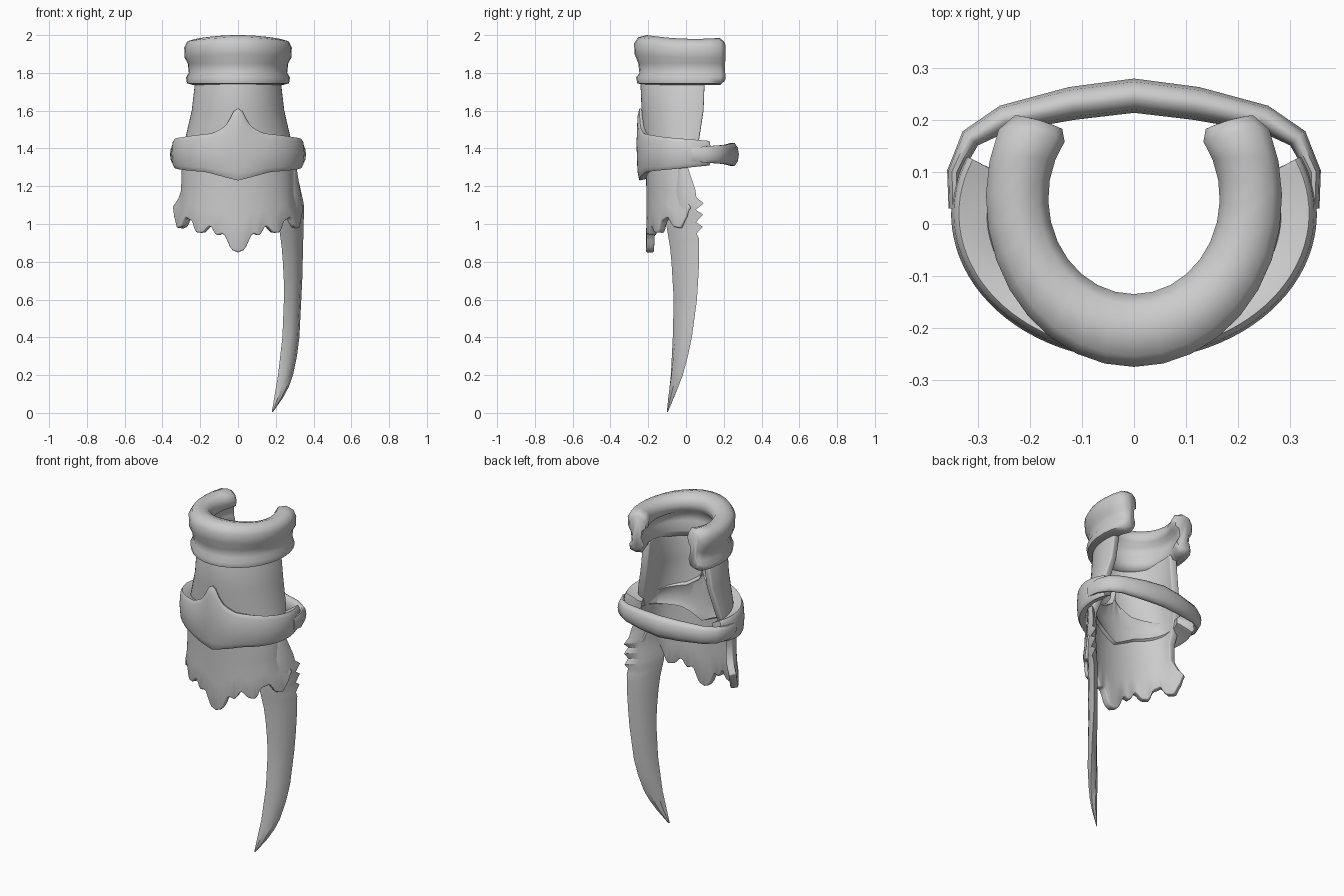
import bpy, bmesh, math
from mathutils import Vector

if "Cube" in bpy.data.objects:
    bpy.data.objects.remove(bpy.data.objects["Cube"])


def interp(keys, t, smooth=False):
    """Interpolate a table of (t, value) pairs."""
    for (a, va), (b, vb) in zip(keys, keys[1:]):
        if t <= b:
            f = max(0, (t - a) / (b - a))
            if smooth:
                f = f * f * (3 - 2 * f)
            return va + (vb - va) * f
    return keys[-1][1]


def grid(name, rows, closed=False, angle=40):
    """Skin a list of equal point rows; closed sections also get end caps."""
    bm = bmesh.new()
    vs = [[bm.verts.new(p) for p in r] for r in rows]
    n = len(rows[0])
    for a, b in zip(vs, vs[1:]):
        for j in range(n if closed else n - 1):
            k = (j + 1) % n
            bm.faces.new((a[j], b[j], b[k], a[k]))
    if closed:
        bm.faces.new(vs[0])
        bm.faces.new(vs[-1][::-1])
        bmesh.ops.recalc_face_normals(bm, faces=bm.faces)
    me = bpy.data.meshes.new(name)
    bm.to_mesh(me)
    bm.free()
    ob = bpy.data.objects.new(name, me)
    bpy.context.collection.objects.link(ob)
    bpy.ops.object.select_all(action='DESELECT')
    ob.select_set(True)
    bpy.context.view_layer.objects.active = ob
    bpy.ops.object.shade_smooth_by_angle(angle=math.radians(angle))
    return ob


def thicken(ob, t, bevel):
    m = ob.modifiers.new("thickness", 'SOLIDIFY')
    m.thickness, m.offset = t, -1
    b = ob.modifiers.new("rounding", 'BEVEL')
    b.width, b.segments, b.angle_limit = bevel, 2, math.radians(50)


# Collar: open ring swept from a two-bead section (0 = inner wall, 1 = outer wall)
section = [(0, 1.95), (.15, 1.985), (.5, 2.0), (.85, 1.988), (1, 1.955), (.98, 1.9),
           (.84, 1.85), (.8, 1.8), (.92, 1.775), (.88, 1.745), (.6, 1.735),
           (.3, 1.74), (.12, 1.78), (.3, 1.83), (.25, 1.88), (.05, 1.91)]
rows = []
for i in range(-11, 12):
    end = abs(i) == 11                      # last ring is drawn in to round the tip
    deg = math.copysign(126, i) if end else i * 12
    row = []
    for t, z in section:
        if end:
            t, z = .5 + (t - .5) * .72, 1.87 + (z - 1.87) * .85
        th = math.radians(deg * (1 + (.5 - t) * .1))
        s, c = math.sin(th), math.cos(th)
        row.append(((.165 + .12 * t) * s, .05 - (.185 + .14 * t) * c,
                    z - .02 * s * s * (z > 1.88)))
    rows.append(row)
grid("collar", rows, True, 60)

# Forearm shell: open-backed sleeve with a ragged lower edge
teeth = [(0, .85), (.05, .86), (.16, .95), (.22, .94), (.3, .99), (.4, .955), (.47, .955),
         (.55, 1.02), (.65, 1.035), (.76, .985), (.86, .98), (.92, 1.02), (1, 1.09)]
# height, half width, centre y, depth, end angle
levels = [(None, .315, 0, .212, 95), (.5, .306, 0, .21, 90), (1.18, .302, 0, .21, 87),
          (1.28, .3, 0, .212, 88), (1.36, .29, .01, .225, 98), (1.45, .28, .02, .245, 102),
          (1.6, .245, .03, .265, 104), (1.77, .225, .03, .272, 105)]
rows = []
for i in range(73):
    u = -1 + i / 36
    low = interp(teeth, abs(u), True)
    row = []
    for z, rx, cy, ry, end in levels:
        th = math.radians(u * end)
        if z is None:
            z, rx = low, rx + .035 * u ** 6
        elif z == .5:
            z, rx = (low + 1.18) / 2, rx + .012 * u ** 6
        row.append((rx * math.sin(th), cy - ry * math.cos(th), z))
    rows.append(row)
thicken(grid("forearm_shell", rows), .042, .01)

# Band: thick wrap with a peaked front, showing on the inside too
top = [(0, 1.612), (4, 1.597), (8, 1.55), (13, 1.51), (24, 1.48), (60, 1.46), (113, 1.44)]
bottom = [(0, 1.23), (30, 1.275), (70, 1.29), (113, 1.31)]
rows = []
for i in range(57):
    deg = -113 + 226 * i / 56
    th = math.radians(deg)
    t, b = interp(top, abs(deg)), interp(bottom, abs(deg))
    rows.append([((.345 + o) * math.sin(th), .02 - (.275 + o) * math.cos(th), b + (t - b) * f)
                 for f, o in ((0, -.008), (.12, .002), (.5, .007), (.88, .002), (1, -.008))])
thicken(grid("front_band", rows), .1, .014)

# Back strap: oval section swept round the open back
half = [(.345, .03, .012, .036), (.346, .1, .014, .045), (.315, .165, .02, .05),
        (.25, .203, .026, .053), (.12, .232, .032, .06), (0, .247, .033, .064)]
path = half + [(-x, y, t, h) for x, y, t, h in half[-2::-1]]
rows = []
for i, (x, y, t, h) in enumerate(path):
    a, b = path[max(i - 1, 0)], path[min(i + 1, len(path) - 1)]
    d = Vector((b[0] - a[0], b[1] - a[1], 0)).normalized()
    n = Vector((-d.y, d.x, 0))
    rows.append([Vector((x, y, 1.368)) + n * t * math.cos(k * math.pi / 5)
                 + Vector((0, 0, h * math.sin(k * math.pi / 5))) for k in range(10)])
grid("back_strap", rows, True, 60)

# Blade: thin curved fang set diagonally, with small barbs on its outer edge
inner_x = [(0, .178), (.2, .212), (.4, .235), (.65, .245), (.85, .235), (1, .215), (1.3, .28)]
inner_y = [(0, -.102), (.2, -.08), (.4, -.07), (.6, -.065), (.85, -.08), (1, -.105), (1.3, -.05)]
outer_x = [(0, .182), (.08, .238), (.14, .27), (.2, .291), (.3, .312), (.4, .325), (.7, .34),
           (1.1, .35), (1.3, .305)]
outer_y = [(0, -.098), (.08, -.065), (.14, -.04), (.2, -.017), (.3, .01), (.4, .031), (.6, .058),
           (.8, .07), (.92, .07), (1.1, .06), (1.18, .05), (1.3, .01)]
barbs = [(.92, 0), (.95, -.012), (.985, .022), (1.01, -.012), (1.05, .028), (1.075, -.01),
         (1.11, .035), (1.14, 0)]
heights = [.005, .04, .08, .14, .2, .3, .4, .5, .6, .7, .8, .88]
heights += [k[0] for k in barbs] + [1.18, 1.3]
rows = []
for z in heights:
    a = Vector((interp(inner_x, z), interp(inner_y, z), z))
    b = Vector((interp(outer_x, z), interp(outer_y, z), z))
    d = b - a
    n = Vector((d.y, -d.x, 0)).normalized() * min(.024, d.length * .2)
    tip = b + Vector((0, interp(barbs, z), 0))
    rows.append([a, a + d * .3 + n, a + d * .7 + n, tip, a + d * .7 - n, a + d * .3 - n])
grid("blade", rows, True, 35)
